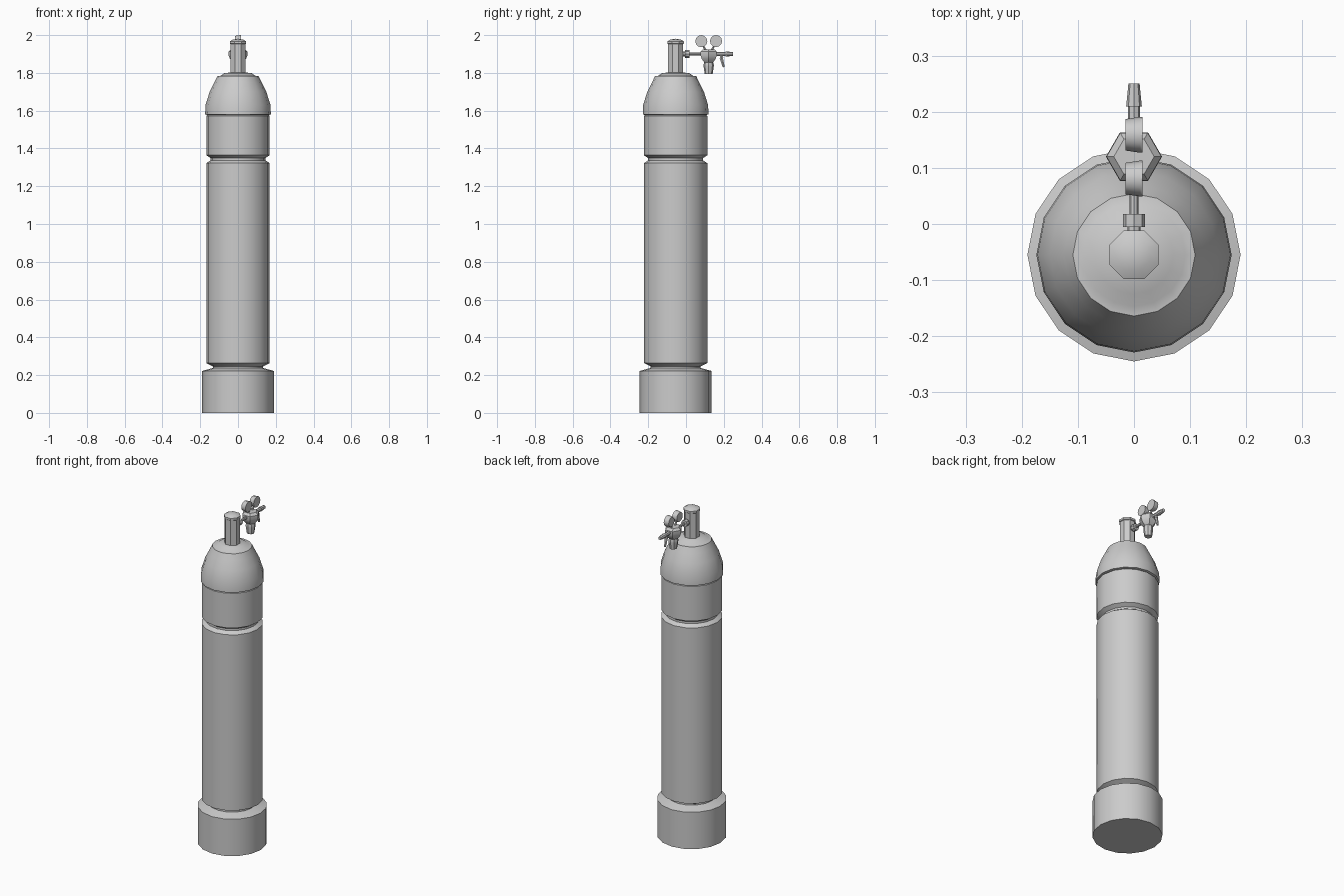
import bpy, bmesh, math
from mathutils import Vector

if "Cube" in bpy.data.objects:
    bpy.data.objects.remove(bpy.data.objects["Cube"])

CY = -0.055          # tank axis
RY, RZ = 0.12, 1.90  # regulator centre


def lathe(name, profile, sides, origin, axis=(0, 0, 1), phase=0.0, smooth=30):
    """Revolve (radius, height) points about an axis; ends are closed."""
    bm = bmesh.new()
    q = Vector((0, 0, 1)).rotation_difference(Vector(axis).normalized())
    rings = []
    for r, h in profile:
        ring = []
        for i in range(1 if r == 0 else sides):
            a = phase + 2 * math.pi * i / sides
            p = q @ Vector((r * math.cos(a), r * math.sin(a), h))
            ring.append(bm.verts.new(p))
        rings.append(ring)
    for a, b in zip(rings, rings[1:]):
        for i in range(sides):
            j = (i + 1) % sides
            quad = [a[i % len(a)], a[j % len(a)], b[j % len(b)], b[i % len(b)]]
            bm.faces.new(list(dict.fromkeys(quad)))
    for ring in (rings[0], rings[-1]):
        if len(ring) > 2:
            bm.faces.new(ring)
    bmesh.ops.recalc_face_normals(bm, faces=bm.faces)
    me = bpy.data.meshes.new(name)
    bm.to_mesh(me)
    bm.free()
    ob = bpy.data.objects.new(name, me)
    ob.location = origin
    bpy.context.collection.objects.link(ob)
    if smooth:
        bpy.ops.object.select_all(action='DESELECT')
        ob.select_set(True)
        bpy.context.view_layer.objects.active = ob
        bpy.ops.object.shade_smooth_by_angle(angle=math.radians(smooth))
    return ob


def rod(name, p, q, r1, r2, sides=8, phase=0.0):
    """Tapered rod between two points."""
    d = Vector(q) - Vector(p)
    return lathe(name, [(r1, 0), (r2, d.length)], sides, p, d, phase)


# Cylinder with foot, lower neck and shoulder groove
lathe("tank_body", [
    (0.19, 0), (0.19, 0.222), (0.132, 0.238), (0.132, 0.246), (0.168, 0.264),
    (0.168, 0.275), (0.168, 1.322), (0.145, 1.337), (0.145, 1.349),
    (0.168, 1.364), (0.168, 1.572), (0.16, 1.578)], 16, (0, CY, 0))

# Domed shoulder with stepped crown
lathe("dome", [
    (0.16, 1.577), (0.174, 1.58), (0.172, 1.63), (0.15, 1.70), (0.125, 1.75),
    (0.109, 1.783), (0.092, 1.785), (0.07, 1.80), (0, 1.803)],
    16, (0, CY, 0), smooth=40)

# Valve post and its cap
lathe("valve_post", [
    (0.043, 1.79), (0.043, 1.952), (0.047, 1.955), (0.047, 1.967),
    (0.03, 1.976), (0, 1.981)], 8, (0, CY, 0), phase=math.pi / 8)

# Inlet pipe, washer and nut
rod("inlet_pipe", (0, -0.03, RZ), (0, 0.09, RZ), 0.008, 0.008)
rod("inlet_washer", (0, -0.02, RZ), (0, -0.004, RZ), 0.012, 0.012)
rod("inlet_nut", (0, -0.005, RZ), (0, 0.018, RZ), 0.02, 0.02)

# Hexagonal regulator body and adjusting knob
lathe("regulator_body", [
    (0.036, 0.025), (0.049, 0.012), (0.05, -0.008), (0.043, -0.025),
    (0.029, -0.042), (0.025, -0.046)], 6, (0, RY, RZ))
lathe("regulator_knob", [
    (0.023, -0.04), (0.027, -0.056), (0.027, -0.066), (0.021, -0.107)],
    8, (0, RY, RZ))

# Twin gauges on angled stems
for side, label in ((-1, "inlet"), (1, "outlet")):
    gy = RY + side * 0.039
    gz = 1.968
    rod(label + "_gauge_stem", (0, RY + side * 0.012, RZ + 0.015),
        (0, gy, gz - 0.01), 0.006, 0.006, 6)
    lathe(label + "_gauge", [(0.028, -0.015), (0.032, 0.011), (0.032, 0.015)],
          12, (0, gy, gz), (1, 0, 0))

# Outlet pipe, hose tip and lever
rod("outlet_pipe", (0, 0.15, RZ), (0, 0.212, RZ), 0.011, 0.011)
rod("hose_tip", (0, 0.209, RZ), (0, 0.25, RZ), 0.014, 0.010)
rod("lever_stem", (0, 0.185, RZ), (0, 0.19, 1.878), 0.007, 0.009, 6)
rod("lever", (0, 0.186, 1.882), (0, 0.2, 1.83), 0.010, 0.006, 6)
